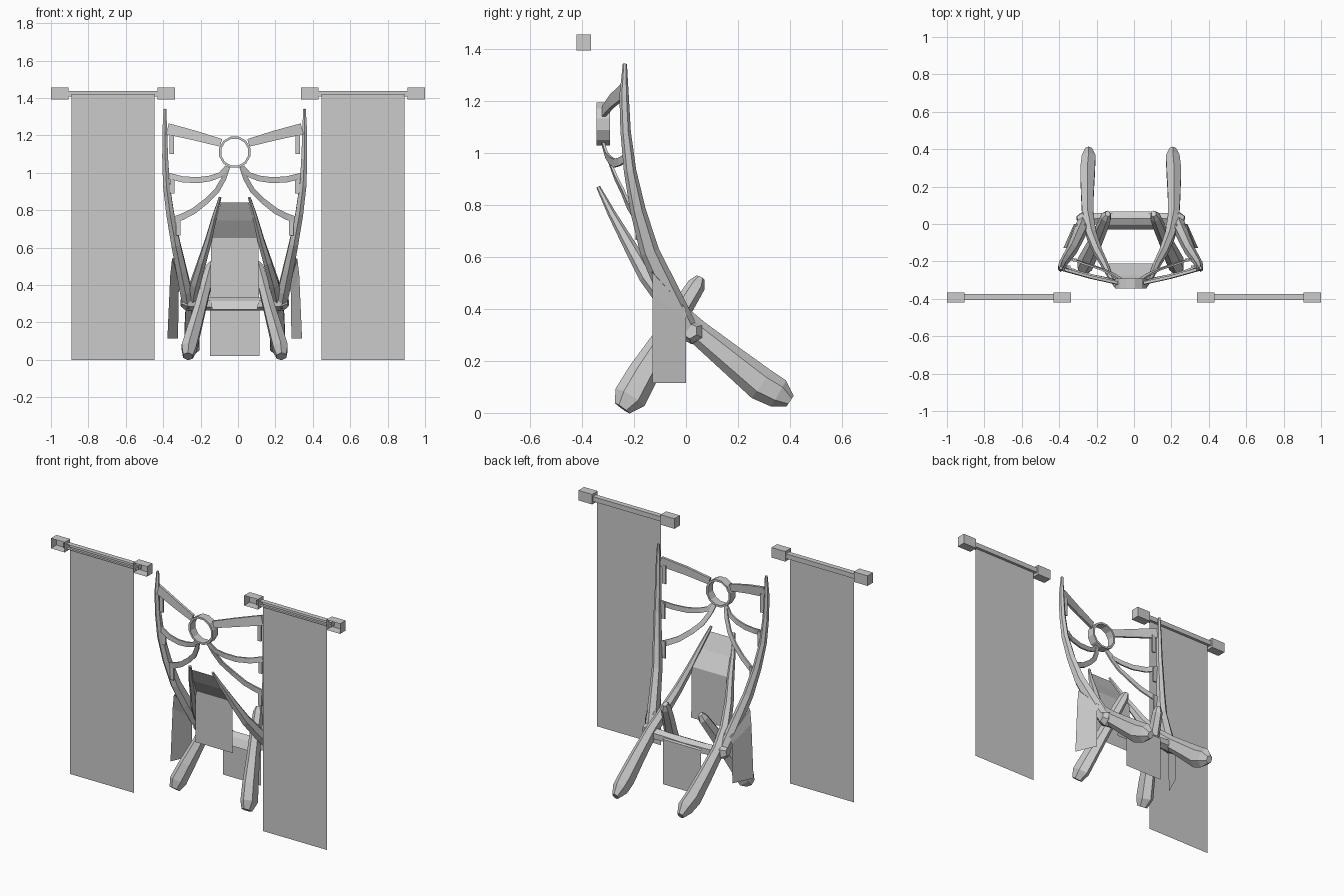
import bpy, bmesh, math
from mathutils import Vector

if "Cube" in bpy.data.objects:
    bpy.data.objects.remove(bpy.data.objects["Cube"])

CX = -0.0175  # symmetry line of the seat
mat = bpy.data.materials.new("plain grey")
mat.diffuse_color = (0.6, 0.6, 0.6, 1)
mat.use_nodes = True
mat.node_tree.nodes["Principled BSDF"].inputs["Base Color"].default_value = mat.diffuse_color


def finish(name, bm, normals=True):
    if normals:
        bmesh.ops.recalc_face_normals(bm, faces=bm.faces)
    me = bpy.data.meshes.new(name)
    bm.to_mesh(me)
    bm.free()
    me.materials.append(mat)
    ob = bpy.data.objects.new(name, me)
    bpy.context.collection.objects.link(ob)
    return ob


def beam(name, pts, s=1, sides=6, side_dir=(1, 0, 0)):
    """Loft a faceted beam; each point is (x from centre, y, z, half width, half depth)."""
    bm = bmesh.new()
    P = [Vector((CX + s * p[0], p[1], p[2])) for p in pts]
    rings = []
    for i, p in enumerate(pts):
        t = (P[min(i + 1, len(P) - 1)] - P[max(i - 1, 0)]).normalized()
        side = Vector(side_dir)
        side = (side - t * side.dot(t)).normalized()
        up = t.cross(side)
        ring = []
        for k in range(sides):
            a = 2 * math.pi * (k + 0.5) / sides
            ring.append(bm.verts.new(P[i] + side * p[3] * math.cos(a) + up * p[4] * math.sin(a)))
        rings.append(ring)
    for a, b in zip(rings, rings[1:]):
        for k in range(sides):
            j = (k + 1) % sides
            bm.faces.new((a[k], a[j], b[j], b[k]))
    bm.faces.new(rings[0])
    bm.faces.new(rings[-1])
    return finish(name, bm)


def cloth(name, rows):
    """Single-sheet cloth from rows of (left point, right point)."""
    bm = bmesh.new()
    vs = [(bm.verts.new(a), bm.verts.new(b)) for a, b in rows]
    for (a, b), (c, d) in zip(vs, vs[1:]):
        bm.faces.new((a, c, d, b))
    return finish(name, bm, False)


def box(name, x0, x1, y0, y1, z0, z1, open_front=False):
    bm = bmesh.new()
    bmesh.ops.create_cube(bm, size=1)
    for v in bm.verts:
        v.co = ((x0 + x1) / 2 + v.co.x * (x1 - x0),
                (y0 + y1) / 2 + v.co.y * (y1 - y0),
                (z0 + z1) / 2 + v.co.z * (z1 - z0))
    if open_front:
        bm.normal_update()
        bmesh.ops.delete(bm, geom=[f for f in bm.faces if f.normal.y < -0.9], context='FACES')
    return finish(name, bm, not open_front)


def strip(name, pts, s, depth):
    """Flat bracket: each point is (x, y, z, half width), widened in the front plane."""
    bm = bmesh.new()
    P = [Vector((CX + s * p[0], p[1], p[2])) for p in pts]
    rings = []
    for i, p in enumerate(pts):
        t = P[min(i + 1, len(P) - 1)] - P[max(i - 1, 0)]
        n = Vector((-t.z, 0, t.x)).normalized() * p[3]
        d = Vector((0, depth / 2, 0))
        rings.append([bm.verts.new(P[i] + o) for o in (n + d, n - d, -n - d, -n + d)])
    for a, b in zip(rings, rings[1:]):
        for k in range(4):
            j = (k + 1) % 4
            bm.faces.new((a[k], a[j], b[j], b[k]))
    bm.faces.new(rings[0])
    bm.faces.new(rings[-1])
    return finish(name, bm)


for s, tag in ((-1, "left"), (1, "right")):
    # tall curved back post
    beam("back_post_" + tag, [
        (.373, -.235, 1.342, .008, .008), (.374, -.238, 1.22, .015, .018),
        (.372, -.232, 1.08, .018, .02), (.365, -.215, .93, .021, .024),
        (.345, -.185, .78, .024, .03), (.315, -.14, .62, .028, .037),
        (.285, -.075, .48, .032, .042), (.262, -.02, .37, .036, .042),
        (.25, .025, .29, .03, .035)], s)
    # long beam from rear foot to raised front tip
    beam("rear_leg_" + tag, [
        (.225, .40, .045, .02, .025), (.225, .355, .075, .042, .058),
        (.23, .29, .11, .045, .065), (.232, .18, .2, .04, .056),
        (.23, .04, .315, .034, .046), (.21, -.06, .41, .03, .038),
        (.175, -.15, .525, .025, .032), (.14, -.215, .64, .02, .025),
        (.108, -.285, .765, .014, .016), (.078, -.337, .868, .008, .008)], s)
    # front leg
    beam("front_leg_" + tag, [
        (.25, -.245, .018, .03, .035), (.245, -.215, .06, .045, .065),
        (.22, -.165, .15, .042, .06), (.185, -.09, .275, .035, .046),
        (.15, -.01, .41, .032, .04), (.13, .04, .49, .028, .035),
        (.122, .055, .52, .014, .018)], s)
    # hanging side cloth, folded over the post
    cloth("side_cloth_" + tag, [
        [(CX + s * x, y, z) for x, y, z in row] for row in (
            ((.29, -.13, .55), (.24, 0, .40)),
            ((.335, -.13, .54), (.29, 0, .40)),
            ((.345, -.128, .45), (.30, 0, .36)),
            ((.36, -.128, .115), (.303, 0, .115)))])
    # brackets holding the ring
    strip("upper_bracket_" + tag, [(.073, -.315, 1.16, .021), (.21, -.285, 1.198, .026),
                                   (.36, -.243, 1.235, .03)], s, .016)
    strip("middle_bracket_" + tag, [
        (.04, -.318, 1.032, .012), (.075, -.305, .99, .014), (.13, -.29, .97, .015),
        (.2, -.275, .96, .016), (.28, -.255, .965, .016), (.36, -.225, .985, .016)], s, .01)
    strip("lower_bracket_" + tag, [
        (.035, -.318, 1.032, .011), (.058, -.295, .97, .013), (.095, -.27, .905, .014),
        (.15, -.243, .85, .015), (.22, -.22, .795, .016), (.28, -.2, .765, .017),
        (.335, -.185, .745, .017)], s, .01)
    # small tabs on the inner side of the post
    for i, (x, y, z0, z1) in enumerate(((.338, -.245, 1.1, 1.215), (.333, -.228, .89, .985),
                                        (.303, -.19, .665, .77))):
        xc = CX + s * x
        box("post_tab_%s_%d" % (tag, i), xc - .012, xc + .012, y - .005, y + .005, z0, z1)
    # banner, rod and rod ends
    c = s * .668
    cloth("banner_" + tag, [((c - .222, -.39, 1.42), (c + .222, -.39, 1.42)),
                            ((c - .222, -.39, 0), (c + .222, -.39, 0))])
    box("banner_rod_" + tag, c - .26, c + .26, -.405, -.373, 1.408, 1.438, True)
    for e in (-1, 1):
        a, b = sorted((c + e * .237, c + e * .332))
        box("rod_end_%s_%s" % (tag, "inner" if e == -s else "outer"),
            a, b, -.42, -.365, 1.392, 1.455, True)

# crossbar joining the posts
beam("crossbar", [(-.285, .015, .315, .03, .03), (-.255, .02, .312, .048, .048),
                  (-.2, .028, .30, .036, .036), (0, .03, .295, .032, .032),
                  (.2, .028, .30, .036, .036), (.255, .02, .312, .048, .048),
                  (.285, .015, .315, .03, .03)], 1, 6, (0, 1, 0))

# seat cloth slung between the raised tips, with a hanging front
cloth("seat_cloth", [((CX - w, y, z), (CX + w, y, z)) for w, y, z in (
    (.075, -.325, .84), (.1, -.275, .745), (.127, -.212, .65), (.13, -.212, .33))])
# rear cloth folded over the crossbar
cloth("rear_cloth", [((CX - w, y, z), (CX + w, y, z)) for w, y, z in (
    (.12, -.03, .27), (.13, -.005, .315), (.13, .03, .333), (.132, .066, .30), (.132, .066, .02))])

# faceted ring
bm = bmesh.new()
N = 12
rows = []
for k in range(N):
    a = 2 * math.pi * (k + .5) / N
    rows.append([bm.verts.new((CX + r * math.cos(a), y, 1.11 + r * math.sin(a)))
                 for r, y in ((.086, -.344), (.086, -.292), (.074, -.292), (.074, -.344))])
for k in range(N):
    a, b = rows[k], rows[(k + 1) % N]
    for i in range(4):
        j = (i + 1) % 4
        bm.faces.new((a[i], a[j], b[j], b[i]))
finish("ring", bm)
